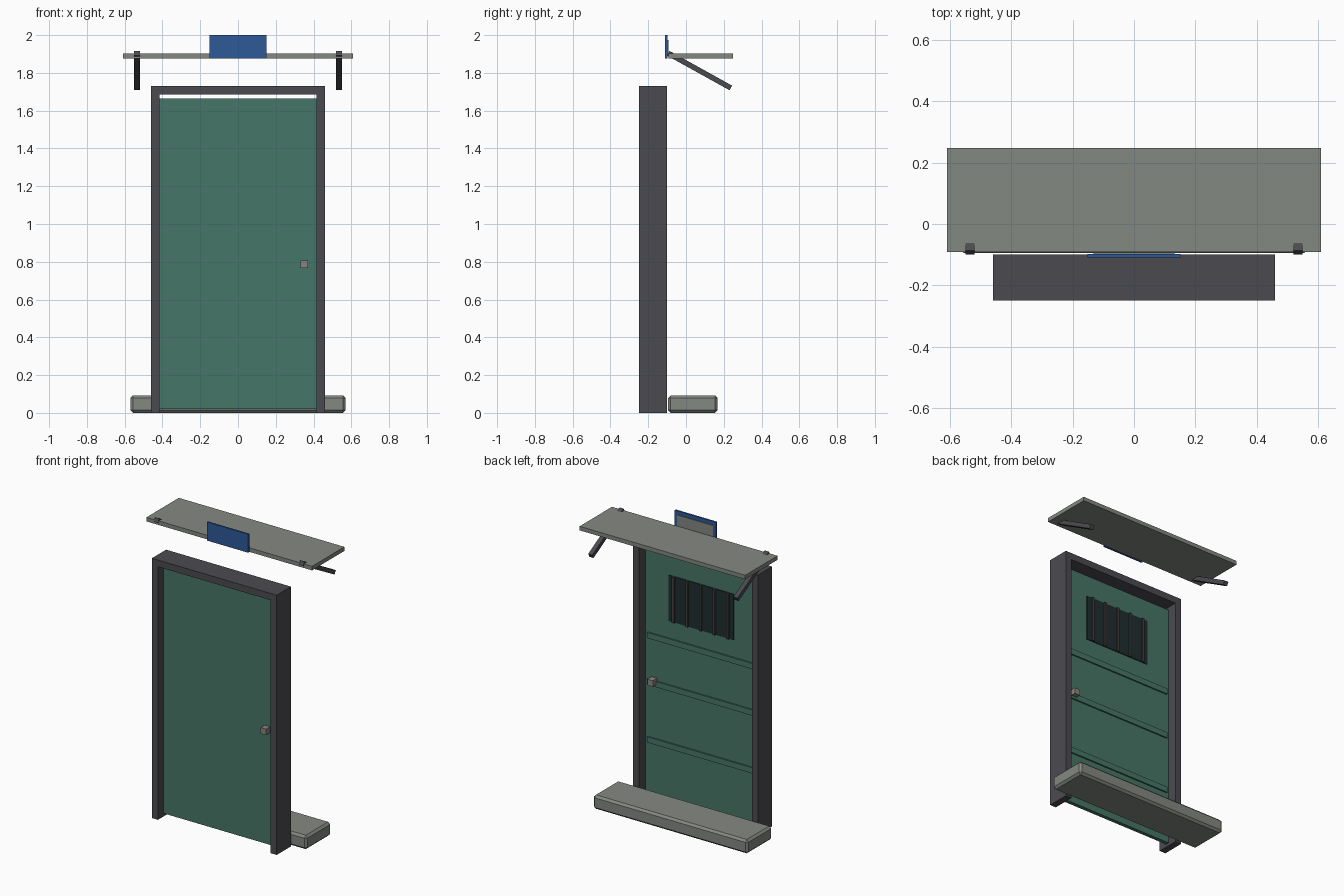
import bpy
import math

if "Cube" in bpy.data.objects:
    bpy.data.objects.remove(bpy.data.objects["Cube"])


def lin(c):
    c /= 255
    return c / 12.92 if c <= 0.04045 else ((c + 0.055) / 1.055) ** 2.4


def material(name, r, g, b):
    m = bpy.data.materials.new(name)
    m.diffuse_color = (lin(r), lin(g), lin(b), 1)
    m.use_nodes = True
    m.node_tree.nodes["Principled BSDF"].inputs["Base Color"].default_value = m.diffuse_color
    return m


GREEN = material("green_paint", 70, 118, 103)
STEEL = material("dark_steel", 75, 74, 79)
CONCRETE = material("grey_concrete", 132, 136, 130)
BLUE = material("blue_enamel", 46, 90, 152)
PANE = material("dark_pane", 31, 46, 45)
BAR = material("window_bar_metal", 68, 62, 63)
KNOB = material("knob_metal", 138, 132, 128)


def box(name, mat, x, y, z, bevel=0):
    """Box spanning the given (min, max) ranges."""
    bpy.ops.mesh.primitive_cube_add(size=1, location=[(a + b) / 2 for a, b in (x, y, z)])
    o = bpy.context.object
    o.name = name
    o.data.name = name
    o.scale = [b - a for a, b in (x, y, z)]
    bpy.ops.object.transform_apply(location=False, rotation=False, scale=True)
    o.data.materials.append(mat)
    if bevel:
        mod = o.modifiers.new("chamfer", "BEVEL")
        mod.width = bevel
        mod.segments = 1
    return o


# Door frame
for side, x in (("left", (-0.46, -0.415)), ("right", (0.415, 0.46))):
    box(side + "_jamb", STEEL, x, (-0.25, -0.10), (0, 1.73))
box("frame_header", STEEL, (-0.415, 0.415), (-0.25, -0.10), (1.685, 1.73))

# Door leaf with raised ribs on the back
FRONT, BACK = -0.19, -0.165
box("door_leaf", GREEN, (-0.415, 0.415), (FRONT, BACK), (0.02, 1.665))
for i, z in enumerate((0.385, 0.77, 1.08)):
    box(f"door_rib_{i + 1}", GREEN, (-0.397, 0.397), (BACK - 0.002, BACK + 0.01), (z - 0.019, z + 0.019))

# Barred window on the back
box("window_pane", PANE, (-0.24, 0.24), (BACK - 0.002, BACK + 0.006), (1.215, 1.52))
for i in range(5):
    x = (i - 2) * 0.1
    box(f"window_bar_{i + 1}", BAR, (x - 0.008, x + 0.008), (BACK, BACK + 0.018), (1.215, 1.52))

# Knobs on both faces
box("front_knob", KNOB, (0.33, 0.37), (-0.232, FRONT), (0.767, 0.807))
box("back_knob", KNOB, (0.33, 0.37), (BACK, -0.122), (0.767, 0.807))

# Doorstep
box("doorstep", CONCRETE, (-0.57, 0.57), (-0.095, 0.168), (0, 0.092), bevel=0.014)

# Canopy with slanted brackets
box("canopy", CONCRETE, (-0.61, 0.61), (-0.092, 0.248), (1.875, 1.902))
for side, x in (("left", -0.535), ("right", 0.535)):
    b = box(side + "_bracket", STEEL, (x - 0.015, x + 0.015), (-0.117, 0.261), (1.798, 1.826))
    b.rotation_euler.x = -math.radians(29)

# Sign with backing plate
box("sign_board", BLUE, (-0.152, 0.152), (-0.11, -0.098), (1.877, 2.0))
box("sign_backing", CONCRETE, (-0.132, 0.132), (-0.099, -0.093), (1.89, 1.975))
